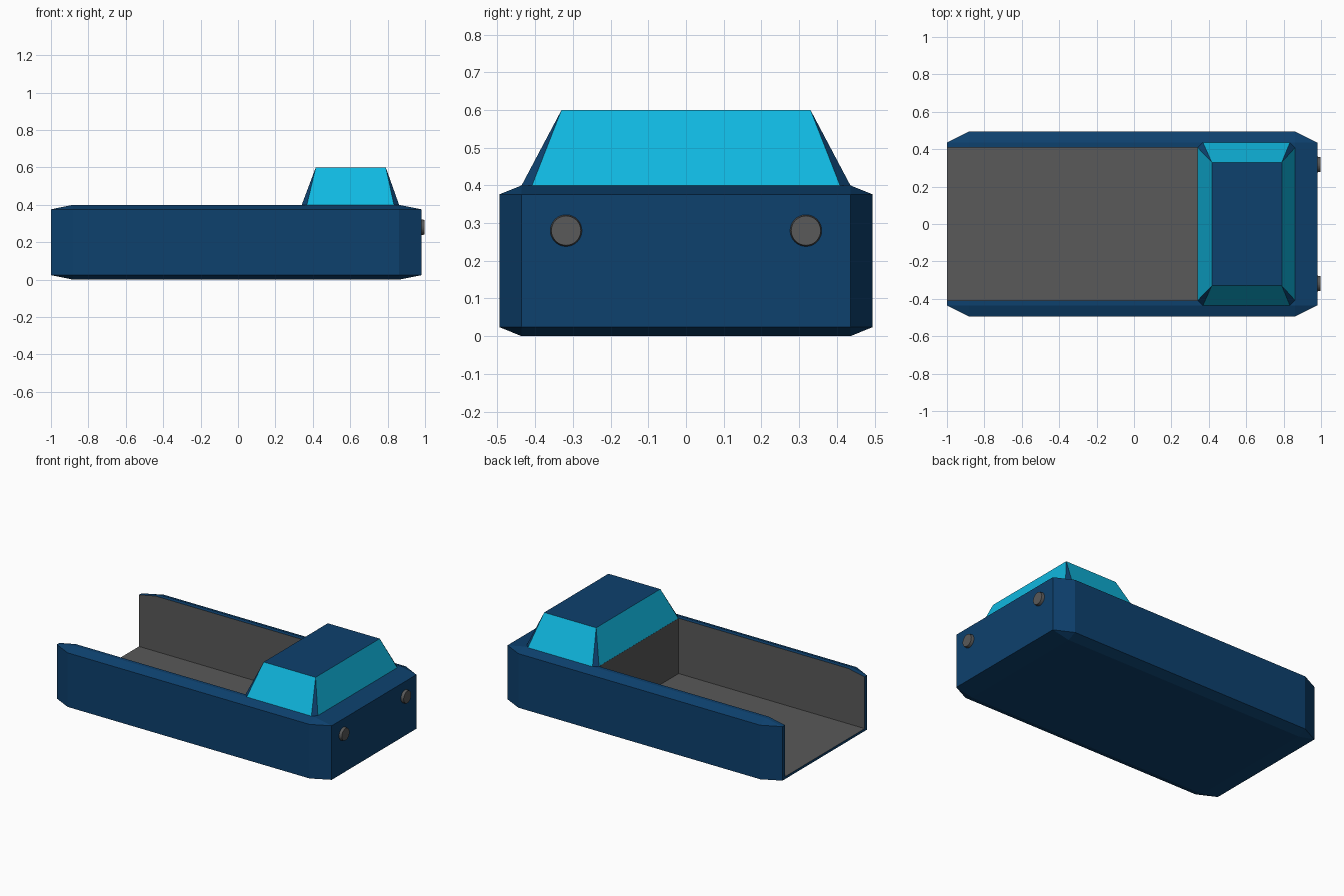
import bpy, bmesh
from mathutils import Matrix, Vector

if "Cube" in bpy.data.objects:
    bpy.data.objects.remove(bpy.data.objects["Cube"])

def material(name, rgb):
    m = bpy.data.materials.new(name)
    m.diffuse_color = (*rgb, 1)
    m.use_nodes = True
    m.node_tree.nodes["Principled BSDF"].inputs["Base Color"].default_value = m.diffuse_color
    return m

BLUE = material("body blue", (0.004, 0.052, 0.155))
GLASS = material("window cyan", (0.005, 0.48, 0.75))
GREY = material("bed grey", (0.1, 0.1, 0.1))

def make(name, bm, *mats):
    bmesh.ops.recalc_face_normals(bm, faces=bm.faces)
    me = bpy.data.meshes.new(name)
    bm.to_mesh(me)
    bm.free()
    for m in mats:
        me.materials.append(m)
    ob = bpy.data.objects.new(name, me)
    bpy.context.collection.objects.link(ob)
    return ob

def box(size, centre):
    bm = bmesh.new()
    bmesh.ops.create_cube(bm, size=2)
    return bm, Matrix.Translation(centre) @ Matrix.Diagonal((*[s / 2 for s in size], 1))

# body: chamfered cube stretched to truck proportions
bm, mat = box((1.98, 0.99, 0.4), (-0.01, 0, 0.2))
bmesh.ops.bevel(bm, geom=bm.edges[:], offset=0.12, segments=1, affect='EDGES', profile=0.5)
bm.transform(mat)
body = make("truck_body", bm, BLUE, GREY)

# open cargo bed cut out of the body
bm, mat = box((1.54, 0.82, 0.6), (-0.43, 0, 0.34))
bm.transform(mat)
cutter = make("bed_cutter", bm, GREY)
cutter.hide_render = True
cut = body.modifiers.new("bed", 'BOOLEAN')
cut.operation, cut.solver, cut.object = 'DIFFERENCE', 'EXACT', cutter
bpy.context.view_layer.objects.active = body
bpy.ops.object.modifier_apply(modifier="bed")
bpy.data.objects.remove(cutter)

# grey lining: every face strictly inside the bed
for p in body.data.polygons:
    c = p.center
    inside = -0.98 < c.x < 0.345 and abs(c.y) < 0.412 and 0.035 < c.z < 0.39
    p.material_index = 1 if inside else 0

# cabin: tapered block, corner posts widen from a point at the roof
bm = bmesh.new()
x0, x1, w, post = 0.34, 0.862, 0.437, 0.028
base = []
for sx, sy in ((-1, -1), (1, -1), (1, 1), (-1, 1)):
    x = x1 if sx > 0 else x0
    pair = [bm.verts.new((x, sy * (w - post), 0.398)),
            bm.verts.new((x - sx * post, sy * w, 0.398))]
    base.append(pair if sx * sy < 0 else pair[::-1])
    if sx * sy < 0:
        base[-1] = pair[::-1]
    else:
        base[-1] = pair
roof = [bm.verts.new((x, y, 0.6)) for x, y in
        ((0.416, -0.33), (0.79, -0.33), (0.79, 0.33), (0.416, 0.33))]
bm.faces.new(roof)
bm.faces.new([v for pair in base for v in pair])
for i in range(4):
    j = (i + 1) % 4
    bm.faces.new((base[i][0], base[i][1], roof[i]))
    bm.faces.new((base[i][1], base[j][0], roof[j], roof[i])).material_index = 1
make("cabin", bm, BLUE, GLASS)

# headlights: short, slightly tapered discs on the nose
for side, y in (("left", 0.318), ("right", -0.318)):
    bm = bmesh.new()
    bmesh.ops.create_cone(bm, cap_ends=True, segments=32, radius1=0.044, radius2=0.039, depth=0.03)
    bm.transform(Matrix.Translation((0.983, y, 0.28)) @
                 Vector((0, 0, 1)).rotation_difference(Vector((1, 0, 0))).to_matrix().to_4x4())
    make("headlight_" + side, bm, GREY)
